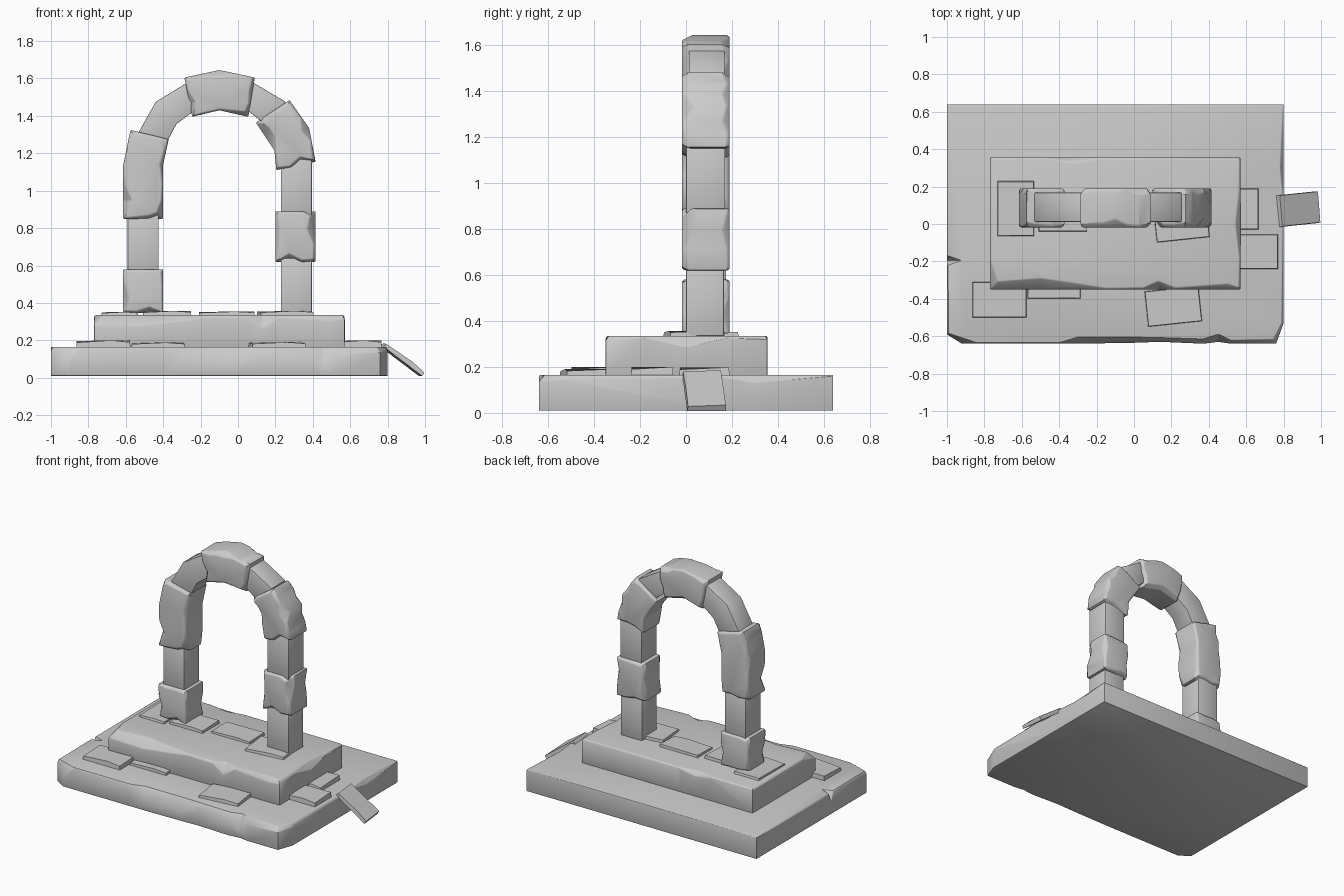
import bpy, bmesh, random
from math import radians
from mathutils import Vector, Matrix

if "Cube" in bpy.data.objects:
    bpy.data.objects.remove(bpy.data.objects["Cube"])

random.seed(7)


def loft(name, rings, bevel=0.01):
    """Skin a stack of equal-length rings, cap both ends, soften sharp edges."""
    bm = bmesh.new()
    loops = [[bm.verts.new(p) for p in r] for r in rings]
    n = len(loops[0])
    for a, b in zip(loops, loops[1:]):
        for i in range(n):
            j = (i + 1) % n
            bm.faces.new((a[i], a[j], b[j], b[i]))
    bm.faces.new(loops[0])
    bm.faces.new(loops[-1])
    bmesh.ops.recalc_face_normals(bm, faces=bm.faces)
    if bevel:
        sharp = [e for e in bm.edges if e.calc_face_angle(0) > radians(35)]
        bmesh.ops.bevel(bm, geom=sharp, offset=bevel, segments=2, profile=0.5,
                        affect='EDGES', clamp_overlap=True)
    me = bpy.data.meshes.new(name)
    bm.to_mesh(me)
    bm.free()
    ob = bpy.data.objects.new(name, me)
    bpy.context.collection.objects.link(ob)
    if bevel:
        me.polygons.foreach_set("use_smooth", [True] * len(me.polygons))
        me.set_sharp_from_angle(angle=radians(28))
    return ob


def inset(pts, amounts):
    """Move each outline point inwards by its own amount."""
    n = len(pts)
    area = sum(pts[i][0] * pts[(i + 1) % n][1] - pts[(i + 1) % n][0] * pts[i][1] for i in range(n))
    s = 1 if area > 0 else -1
    out = []
    for i, c in enumerate(amounts):
        p = Vector(pts[i])
        d1 = (p - Vector(pts[i - 1])).normalized()
        d2 = (Vector(pts[(i + 1) % n]) - p).normalized()
        d = d1 + d2
        out.append(p + Vector((-d.y, d.x)).normalized() * c * s)
    return out


def slab(name, outline, z0, z1, bevel):
    """Worn slab; outline points are x, y, chip depth inwards, chip height."""
    pts = [(p[0], p[1]) for p in outline]
    top = inset(pts, [p[2] for p in outline])
    return loft(name, [[(x, y, z0) for x, y in pts],
                       [(p[0], p[1], z1 - p[3]) for p in outline],
                       [(q.x, q.y, z1) for q in top]], bevel)


def block(name, profile, y0=-0.018, y1=0.19, wear=0.035):
    """Arch stone: front profile run along y with unevenly chipped rims."""
    pts = []
    for i, p in enumerate(profile):
        a, b = Vector(p), Vector(profile[(i + 1) % len(profile)])
        pts.append(a)
        if wear and (b - a).length > 0.17:
            pts += [a.lerp(b, 0.35), a.lerp(b, 0.65)]
    if not wear:
        return loft(name, [[(p.x, y, p.y) for p in pts] for y in (y0, y1)], 0.004)
    cf = [random.choice((0.008, 0.012, 0.02, wear)) for _ in pts]
    cb = [random.choice((0.008, 0.01, 0.012, 0.025)) for _ in pts]
    front, back = inset(pts, cf), inset(pts, cb)
    return loft(name, [[(p.x, y0, p.y) for p in front],
                       [(p.x, y0 + 1.3 * c, p.y) for p, c in zip(pts, cf)],
                       [(p.x, y1 - 1.3 * c, p.y) for p, c in zip(pts, cb)],
                       [(p.x, y1, p.y) for p in back]], 0.012)


def rect(x0, x1, z0, z1):
    return [(x0, z0), (x1, z0), (x1, z1), (x0, z1)]


def tile(name, x0, x1, y0, y1, z0, z1, turn=0):
    """Thin paving flake with slightly sloped top."""
    w, d = (x1 - x0) / 2, (y1 - y0) / 2
    base = [(-w, -d), (w * 0.3, -d), (w, -d), (w, d), (-w, d)]
    h = z1 - z0
    drop = (0.3, 0.0, 0.25, 0.0, 0.1)
    ob = loft(name, [[(x, y, 0) for x, y in base],
                     [(x * 0.98, y * 0.97, h * (1 - k)) for (x, y), k in zip(base, drop)]], 0)
    ob.data.transform(Matrix.Translation(((x0 + x1) / 2, (y0 + y1) / 2, z0))
                      @ Matrix.Rotation(radians(turn), 4, 'Z'))
    return ob


# stepped plinth
slab("base_slab", [
    (-1, -0.59, 0.01, 0.02), (-0.92, -0.64, 0.03, 0.09), (-0.84, -0.64, 0.005, 0.01),
    (-0.4, -0.64, 0.005, 0.01), (-0.3, -0.64, 0.035, 0.08), (0.0, -0.635, 0.03, 0.09),
    (0.14, -0.63, 0.022, 0.045), (0.37, -0.64, 0.025, 0.06), (0.45, -0.63, 0.04, 0.11),
    (0.52, -0.64, 0.02, 0.04), (0.76, -0.64, 0.03, 0.03), (0.8, -0.53, 0.012, 0.02),
    (0.8, 0.15, 0.005, 0.01), (0.8, 0.3, 0.02, 0.035), (0.8, 0.64, 0.005, 0.005),
    (0.1, 0.64, 0.005, 0.005), (-1, 0.64, 0.005, 0.005), (-1, -0.17, 0.005, 0.01),
    (-1, -0.195, 0.075, 0.07), (-1, -0.22, 0.005, 0.01)], 0.01, 0.165, 0.004)
slab("step_slab", [
    (-0.77, -0.35, 0.06, 0.05), (-0.5, -0.35, 0.06, 0.055), (-0.29, -0.35, 0.03, 0.03),
    (-0.15, -0.35, 0.008, 0.01), (0.05, -0.35, 0.01, 0.015), (0.13, -0.35, 0.045, 0.07),
    (0.22, -0.35, 0.01, 0.012), (0.5, -0.35, 0.03, 0.03), (0.57, -0.35, 0.015, 0.02),
    (0.57, -0.18, 0.008, 0.01), (0.572, 0.0, 0.03, 0.05), (0.57, 0.18, 0.008, 0.01),
    (0.57, 0.355, 0.012, 0.015), (-0.2, 0.355, 0.005, 0.01), (-0.32, 0.355, 0.03, 0.03),
    (-0.45, 0.355, 0.005, 0.01), (-0.77, 0.355, 0.008, 0.01), (-0.77, -0.2, 0.006, 0.01)],
    0.16, 0.335, 0.012)

# left pillar and springing stone
block("left_foot_stone", rect(-0.615, -0.4, 0.345, 0.58))
block("left_shaft", rect(-0.59, -0.425, 0.56, 0.87), 0.005, 0.175, 0)
block("left_spring_stone", [(-0.615, 0.85), (-0.4, 0.85), (-0.4, 1.14), (-0.37, 1.275),
                            (-0.575, 1.325), (-0.615, 1.13)], wear=0.05)

# right pillar and springing stone
block("right_lower_shaft", rect(0.23, 0.395, 0.335, 0.64), 0.0, 0.165, 0)
block("right_middle_stone", rect(0.2, 0.415, 0.62, 0.89), wear=0.045)
block("right_upper_shaft", rect(0.23, 0.395, 0.87, 1.18), 0.0, 0.17, 0)
block("right_spring_stone", [(0.205, 1.11), (0.415, 1.155), (0.38, 1.335), (0.275, 1.485),
                             (0.095, 1.365), (0.195, 1.215)], wear=0.045)

# arch crown
block("left_crown_link", [(-0.55, 1.28), (-0.44, 1.475), (-0.26, 1.585), (-0.23, 1.43),
                          (-0.33, 1.355), (-0.385, 1.25)], 0.012, 0.168, 0)
block("keystone", [(-0.245, 1.395), (-0.1, 1.43), (0.055, 1.395), (0.09, 1.605),
                   (-0.1, 1.645), (-0.287, 1.605)])
block("right_crown_link", [(0.05, 1.43), (0.06, 1.59), (0.255, 1.475), (0.15, 1.35)],
      0.012, 0.168, 0)

# loose paving on the base and on the step
for i, t in enumerate([
        (-0.865, -0.575, -0.5, -0.31, 0.16, 0.2), (-0.57, -0.285, -0.398, -0.3, 0.16, 0.188),
        (0.065, 0.355, -0.535, -0.345, 0.16, 0.19, 6), (0.5, 0.77, -0.24, -0.055, 0.16, 0.2),
        (0.48, 0.665, -0.03, 0.19, 0.16, 0.198), (-0.73, -0.535, -0.065, 0.23, 0.33, 0.352),
        (-0.51, -0.25, -0.04, 0.15, 0.33, 0.357), (-0.21, 0.09, 0.0, 0.17, 0.33, 0.354),
        (0.11, 0.395, -0.085, 0.13, 0.33, 0.357, 6)]):
    tile("paving_flake_%d" % (i + 1), *t)

# fallen flake leaning on the base edge
lean = tile("fallen_flake", -0.13, 0.13, -0.085, 0.085, -0.015, 0.015)
lean.data.transform(Matrix.Translation((0.882, 0.08, 0.099)) @ Matrix.Rotation(radians(6), 4, 'Z')
                    @ Matrix.Rotation(radians(37), 4, 'Y'))
